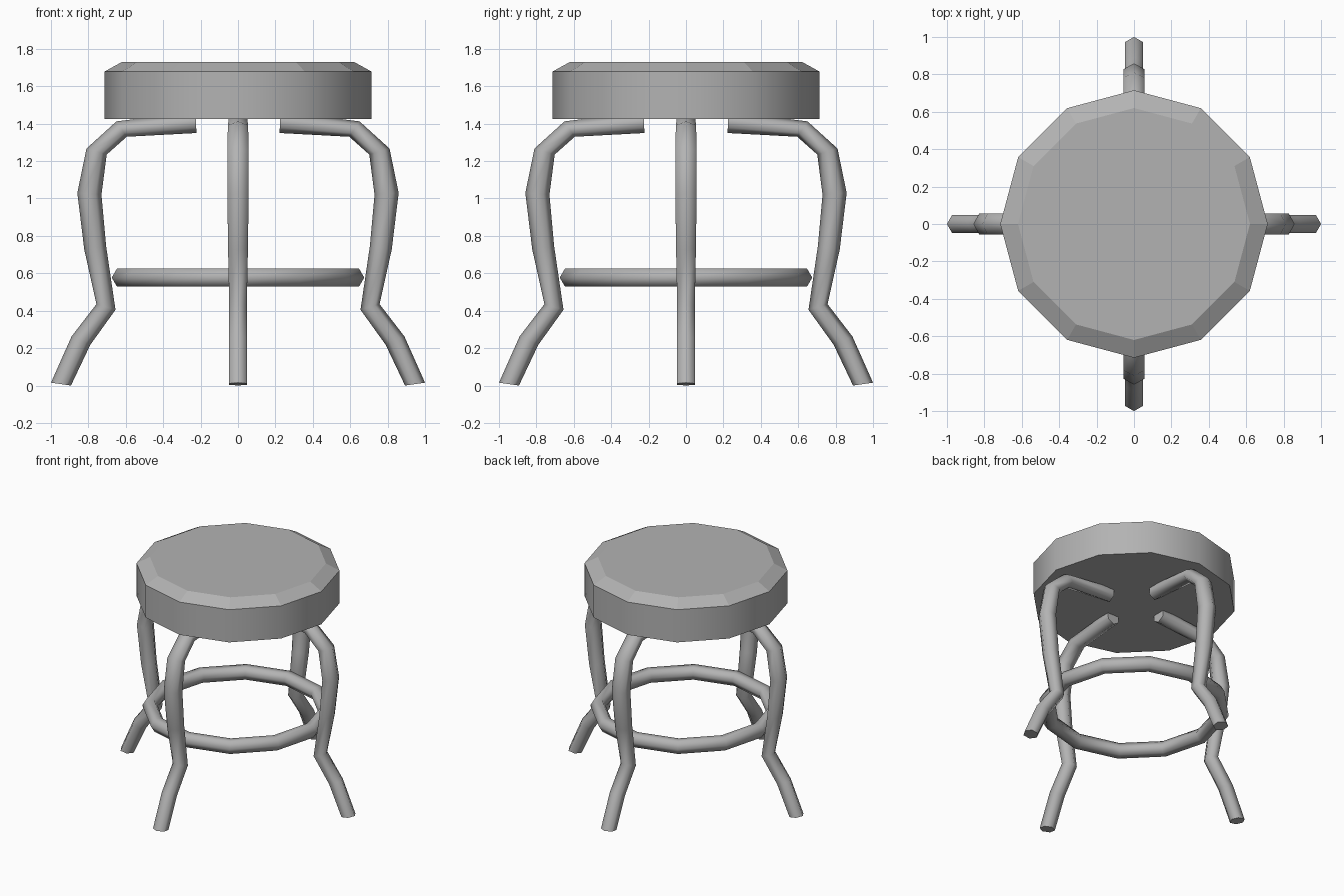
import bpy, bmesh
from math import sin, cos, pi, radians

if "Cube" in bpy.data.objects:
    bpy.data.objects.remove(bpy.data.objects["Cube"])

# Dark grey paint shared by every part
grey = bpy.data.materials.new("grey_paint")
grey.diffuse_color = (0.45, 0.45, 0.45, 1)
grey.use_nodes = True
grey.node_tree.nodes["Principled BSDF"].inputs["Base Color"].default_value = grey.diffuse_color


def make_object(name, bm, angle):
    bmesh.ops.recalc_face_normals(bm, faces=bm.faces[:])
    mesh = bpy.data.meshes.new(name)
    bm.to_mesh(mesh)
    bm.free()
    mesh.materials.append(grey)
    obj = bpy.data.objects.new(name, mesh)
    bpy.context.collection.objects.link(obj)
    bpy.ops.object.select_all(action='DESELECT')
    obj.select_set(True)
    bpy.context.view_layer.objects.active = obj
    bpy.ops.object.shade_smooth_by_angle(angle=radians(angle))
    return obj


def skin(bm, rings, closed=False):
    """Bridge successive rings of points; cap the ends unless closed."""
    loops = [[bm.verts.new(p) for p in ring] for ring in rings]
    n = len(loops[0])
    pairs = list(zip(loops, loops[1:]))
    if closed:
        pairs.append((loops[-1], loops[0]))
    else:
        bm.faces.new(loops[0])
        bm.faces.new(loops[-1])
    for a, b in pairs:
        for i in range(n):
            j = (i + 1) % n
            bm.faces.new((a[i], a[j], b[j], b[i]))


def circle(r, z, n=12):
    return [(r * cos(2 * pi * i / n), r * sin(2 * pi * i / n), z) for i in range(n)]


# Twelve-sided seat: smooth side, flat top and flat chamfered rim
bm = bmesh.new()
skin(bm, [circle(0.715, 1.425), circle(0.715, 1.678), circle(0.62, 1.73)])
seat = make_object("seat", bm, 30.5)
for poly in seat.data.polygons:
    if abs(poly.normal.z) > 0.5:
        poly.use_smooth = False

# Foot ring: hexagonal tube swept round twelve segments
bm = bmesh.new()
skin(bm, [circle(0.62 + 0.055 * cos(k * pi / 3), 0.577 + 0.055 * sin(k * pi / 3))
          for k in range(6)], closed=True)
make_object("foot_ring", bm, 65)

# Bent leg: (outer r, outer z, inner r, inner z, half width) per hexagonal ring
LEG = [
    (1.000, 0.015, 0.893, 0.000, 0.047),
    (0.890, 0.262, 0.790, 0.217, 0.047),
    (0.757, 0.435, 0.655, 0.405, 0.047),
    (0.822, 0.727, 0.705, 0.745, 0.053),
    (0.859, 1.030, 0.730, 1.020, 0.057),
    (0.810, 1.267, 0.702, 1.235, 0.057),
    (0.650, 1.412, 0.595, 1.330, 0.054),
    (0.228, 1.465, 0.222, 1.350, 0.048),
]


def leg_ring(ro, zo, ri, zi, w):
    c, cz = (ro + ri) / 2, (zo + zi) / 2
    h, hz = (ro - ri) / 2, (zo - zi) / 2
    side = w / sin(pi / 3)
    return [(c + h * cos(k * pi / 3), side * sin(k * pi / 3), cz + hz * cos(k * pi / 3))
            for k in range(6)]


for i, side in enumerate(("right", "back", "left", "front")):
    bm = bmesh.new()
    skin(bm, [leg_ring(*row) for row in LEG])
    leg = make_object(side + "_leg", bm, 65)
    leg.rotation_euler.z = i * pi / 2
